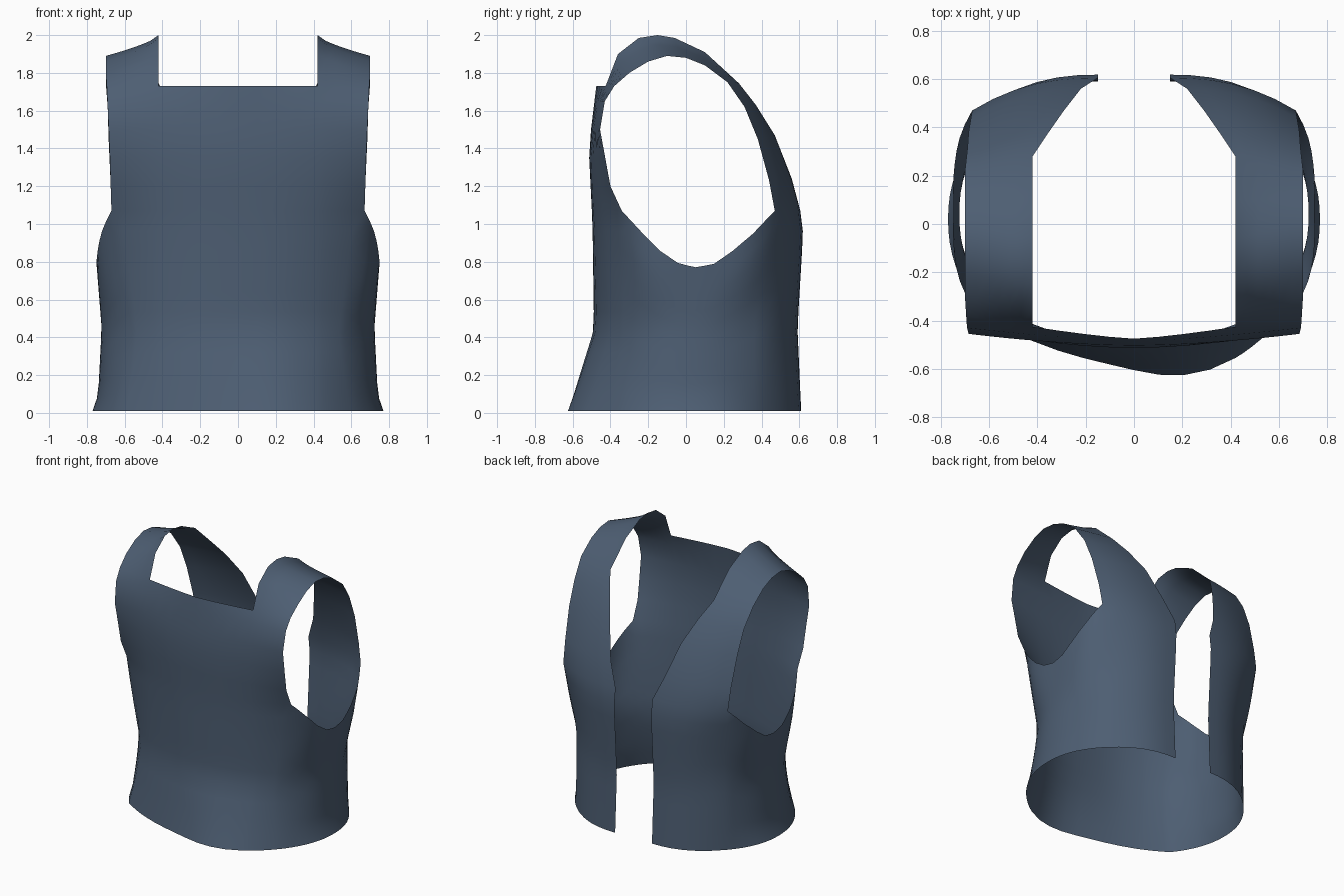
import bpy
import bmesh

cube = bpy.data.objects.get("Cube")
if cube:
    bpy.data.objects.remove(cube, do_unlink=True)

CORNER = 1.07   # height where the armhole starts to open
ROWS = 10


def curve(*pts):
    """Piecewise linear function through the given points."""
    def f(t):
        if t <= pts[0][0]:
            return pts[0][1]
        for (a, va), (b, vb) in zip(pts, pts[1:]):
            if t <= b:
                return va + (vb - va) * (t - a) / (b - a)
        return pts[-1][1]
    return f


# Outline curves, all by height except the armhole, which is by depth
front_mid = curve((0, -.605), (.25, -.54), (.45, -.487), (1, -.495), (1.4, -.515), (1.73, -.475))
front_edge = curve((0, -.37), (.45, -.33), (.8, -.33), (1.07, -.34), (1.2, -.4), (1.5, -.455),
                   (1.65, -.43), (1.73, -.38))
front_x = curve((0, .63), (.25, .58), (.45, .56), (.8, .61), (1.07, .67), (1.4, .68), (1.73, .695))
front_bow = curve((1.07, 2.5), (1.73, 1.3))
side_x = curve((0, .77), (.1, .74), (.45, .722), (.8, .75), (1.07, .74))
side_bow = curve((.5, 2.2), (.95, 5))
back_mid = curve((0, .61), (.45, .59), (.95, .62), (1.07, .605))
back_edge = curve((0, .41), (.5, .41), (.85, .44), (1.07, .47))
back_x = curve((0, .61), (.6, .6), (.85, .64), (1.07, .67))
armhole = curve((-.34, 1.07), (-.25, .97), (-.14, .86), (-.03, .79), (.07, .77), (.17, .79),
                (.27, .86), (.37, .95), (.47, 1.07))

# Shoulder strap and upper back: inner x, y, z, outer x, y, z, bow
STRAP = [
    (.42, -.36, 1.9, .70, -.3, 1.8, 1),
    (.42, -.25, 1.985, .70, -.2, 1.86, 1),
    (.42, -.15, 2.0, .70, -.1, 1.89, 1),
    (.42, -.06, 1.985, .70, 0, 1.88, 1),
    (.42, .1, 1.91, .70, .1, 1.84, 1),
    (.42, .28, 1.745, .70, .22, 1.75, 1.2),
    (.36, .37, 1.63, .69, .31, 1.62, 1.5),
    (.29, .47, 1.47, .685, .38, 1.45, 1.8),
    (.22, .56, 1.24, .675, .44, 1.23, 2.1),
]


def mix(a, b, t):
    return a + (b - a) * t


def front_point(side, x, z):
    r = x / front_x(z)
    y = mix(front_mid(z), front_edge(z), r ** front_bow(z))
    lean = max(0, 1 - z / .45)          # the flared hem leans to one side
    return x, y - side * lean * .25 * x * (1 - r), z


def lofted(xi, yi, zi, xo, yo, zo, bow):
    return [(mix(xi, xo, t), mix(yi, yo, t ** bow), mix(zi, zo, t ** .7))
            for t in (k / 6 for k in range(7))]


def front_panel(side):
    zs = [CORNER * k / ROWS for k in range(ROWS + 1)] + [1.2, 1.35, 1.5, 1.65, 1.73]
    rows = []
    for z in zs:
        xs = [0, .105, .21, .315] + [mix(.42, front_x(z), k / 6) for k in range(7)]
        rows.append([front_point(side, x, z) for x in xs])
    return rows


def side_panel(side):
    rows = []
    for r in range(ROWS + 1):
        row = []
        for k in range(17):
            t = k / 16
            z = armhole(mix(-.34, .47, t)) * r / ROWS
            y = mix(front_edge(z), back_edge(z), t)
            edge = mix(front_x(z), back_x(z), t)
            bulge = 1 - abs(2 * t - 1) ** side_bow(z)
            row.append((mix(edge, side_x(z), bulge), y, z))
        rows.append(row)
    return rows


def strap_and_back(side):
    rows = [front_panel(side)[-1][4:]]
    rows += [lofted(*s) for s in STRAP]
    for r in range(ROWS, -1, -1):
        z = CORNER * r / ROWS
        rows.append(lofted(.15, back_mid(z), z, back_x(z), back_edge(z), z, 2.4))
    return rows


def add_grid(bm, rows, side):
    grid = [[bm.verts.new((side * x, y, max(z, .01))) for x, y, z in row] for row in rows]
    for low, high in zip(grid, grid[1:]):
        for k in range(len(low) - 1):
            quad = [low[k], low[k + 1], high[k + 1], high[k]]
            bm.faces.new(quad if side > 0 else quad[::-1])


# One sewn cloth shell from the panels of both halves
bm = bmesh.new()
for side in (1, -1):
    for panel in (front_panel, side_panel, strap_and_back):
        add_grid(bm, panel(side), side)
bmesh.ops.remove_doubles(bm, verts=bm.verts[:], dist=.002)

mesh = bpy.data.meshes.new("vest")
bm.to_mesh(mesh)
bm.free()
vest = bpy.data.objects.new("vest", mesh)
bpy.context.collection.objects.link(vest)

# Slate blue cloth
cloth = bpy.data.materials.new("slate_blue_cloth")
cloth.use_nodes = True
color = (.075, .112, .17, 1)
cloth.diffuse_color = color
bsdf = cloth.node_tree.nodes["Principled BSDF"]
bsdf.inputs["Base Color"].default_value = color
bsdf.inputs["Roughness"].default_value = .8
mesh.materials.append(cloth)

bpy.ops.object.select_all(action='DESELECT')
vest.select_set(True)
bpy.context.view_layer.objects.active = vest
bpy.ops.object.shade_smooth_by_angle(angle=1.0)
